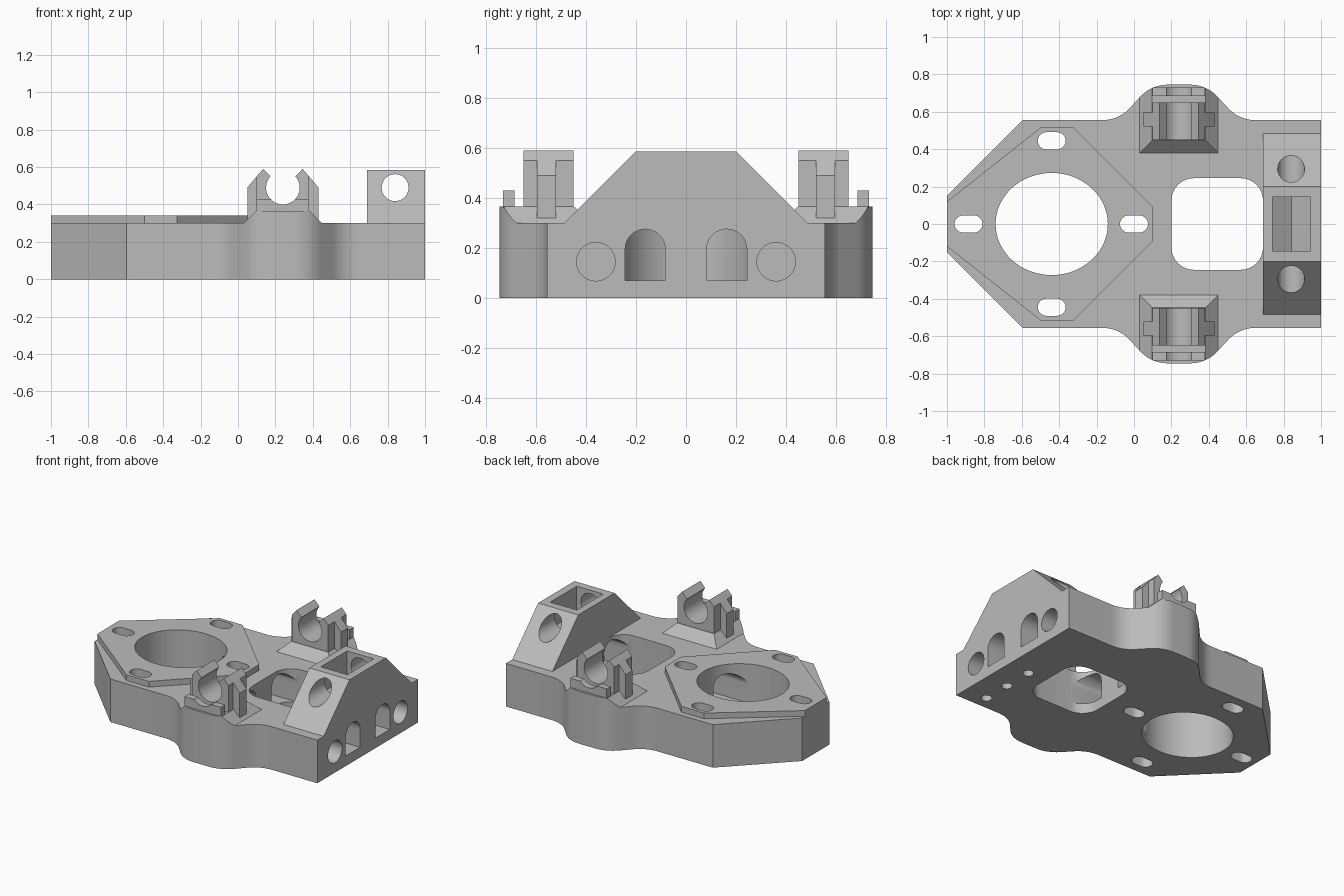
import bpy
import bmesh
from math import sin, cos, pi, radians
from mathutils import Vector

if "Cube" in bpy.data.objects:
    bpy.data.objects.remove(bpy.data.objects["Cube"], do_unlink=True)

grey = bpy.data.materials.new("plain grey")
grey.use_nodes = True
grey.diffuse_color = (0.5, 0.5, 0.5, 1)
grey.node_tree.nodes["Principled BSDF"].inputs["Base Color"].default_value = (0.5, 0.5, 0.5, 1)

PLACE = {"x": lambda u, v, w: (w, u, v),
         "y": lambda u, v, w: (u, w, v),
         "z": lambda u, v, w: (u, v, w)}


def finish(name, bm):
    bmesh.ops.recalc_face_normals(bm, faces=bm.faces)
    mesh = bpy.data.meshes.new(name)
    bm.to_mesh(mesh)
    bm.free()
    mesh.materials.append(grey)
    obj = bpy.data.objects.new(name, mesh)
    bpy.context.collection.objects.link(obj)
    return obj


def prism(name, pts, axis, lo, hi):
    """Extrude a closed 2D profile along an axis."""
    bm = bmesh.new()
    low = [bm.verts.new(PLACE[axis](u, v, lo)) for u, v in pts]
    top = [bm.verts.new(PLACE[axis](u, v, hi)) for u, v in pts]
    bm.faces.new(low)
    bm.faces.new(top)
    n = len(pts)
    for i in range(n):
        j = (i + 1) % n
        bm.faces.new((low[i], low[j], top[j], top[i]))
    return finish(name, bm)


def hull(name, pts):
    bm = bmesh.new()
    for p in pts:
        bm.verts.new(p)
    bmesh.ops.convex_hull(bm, input=bm.verts)
    return finish(name, bm)


def boolean(obj, tools, mode="DIFFERENCE"):
    """Apply booleans with each tool, then remove the tools."""
    for tool in tools:
        tool.hide_render = True
        mod = obj.modifiers.new("cut", "BOOLEAN")
        mod.operation, mod.solver, mod.object = mode, "EXACT", tool
    deps = bpy.context.evaluated_depsgraph_get()
    mesh = bpy.data.meshes.new_from_object(obj.evaluated_get(deps))
    obj.modifiers.clear()
    obj.data = mesh
    for tool in tools:
        bpy.data.objects.remove(tool, do_unlink=True)


def arc(cx, cy, rx, ry, a, b, n):
    return [(cx + rx * cos(radians(a + (b - a) * i / n)),
             cy + ry * sin(radians(a + (b - a) * i / n))) for i in range(n + 1)]


def ring(cx, cy, rx, ry, n=48):
    return arc(cx, cy, rx, ry, 0, 360, n)[:-1]


def box_pts(x0, x1, y0, y1):
    return [(x0, y0), (x1, y0), (x1, y1), (x0, y1)]


def slot_pts(cx, cy, half, r):
    return arc(cx - half, cy, r, r, 90, 270, 10) + arc(cx + half, cy, r, r, -90, 90, 10)


def arch_pts(cy):
    return [(cy - 0.08, 0.07), (cy + 0.08, 0.07)] + arc(cy, 0.195, 0.08, 0.08, 0, 180, 16)


# Body outline: pointed nose, straight tail, rounded side bosses
CX = 0.24
swell = arc(-0.17, 0.755, 0.2, 0.2, 270, 315, 8) + arc(0.18, 0.545, 0.2, 0.2, 135, 90, 8)
upper = [(-1, 0.15), (-0.595, 0.555)] + swell
upper += [(2 * CX - x, y) for x, y in reversed(swell)] + [(1, 0.555)]
outline = upper + [(x, -y) for x, y in reversed(upper)]
SLOTS = [(-0.885, 0), (0, 0), (-0.44, 0.445), (-0.44, -0.445)]


def nose_cutters():
    cuts = [prism("bore_cutter", ring(-0.44, 0, 0.3, 0.273, 64), "z", -0.1, 0.5)]
    for x, y in SLOTS:
        cuts.append(prism("slot_cutter", slot_pts(x, y, 0.029, 0.046), "z", -0.1, 0.5))
    return cuts


body = prism("body", outline, "z", 0, 0.3)

# Sloped tail block
block = prism("tail_block", [(-0.485, 0.2), (0.485, 0.2), (0.485, 0.3), (0.2, 0.585),
                             (-0.2, 0.585), (-0.485, 0.3)], "x", 0.69, 1)
boolean(body, [block], "UNION")

# Window with rounded corners
window = []
for x, y, a in ((0.57, 0.125, 0), (0.32, 0.125, 90), (0.32, -0.125, 180), (0.57, -0.125, 270)):
    window += arc(x, y, 0.12, 0.12, a, a + 90, 8)
cuts = nose_cutters() + [prism("window_cutter", window, "z", -0.1, 0.5)]

# Tail channels, cross bore and top pocket with a V floor
for s in (1, -1):
    cuts.append(prism("arch_cutter", arch_pts(0.163 * s), "x", -0.44, 1.1))
    cuts.append(prism("rod_cutter", ring(0.36 * s, 0.145, 0.077, 0.077, 32), "x", 0.5, 1.1))
cuts.append(prism("cross_cutter", ring(0.84, 0.49, 0.072, 0.072, 32), "y", -0.6, 0.6))
cuts.append(prism("pocket_cutter", [(0.74, 0.7), (0.74, 0.4), (0.843, 0.33), (0.945, 0.4),
                                    (0.945, 0.7)], "y", -0.145, 0.145))
# Small holes under the tail
for y in (-0.05, -0.26, -0.46):
    cuts.append(prism("pin_cutter", ring(0.83, y, 0.035, 0.035, 20), "z", -0.1, 0.1))
boolean(body, cuts)

# Raised mounting plate on the nose
half = [(-1, 0.12), (-0.5, 0.515), (-0.325, 0.515), (0.1, 0.09)]
plate = prism("mounting_plate", half + [(x, -y) for x, y in reversed(half)], "z", 0.3, 0.34)
boolean(plate, nose_cutters())

# Snap clip profile: open ring with flared jaws
jaw = [(CX - 0.14, 0.36), (CX - 0.14, 0.55), (CX - 0.105, 0.59)]
clip_pts = jaw + arc(CX, 0.49, 0.09, 0.09, 138, 402, 36)
clip_pts += [(2 * CX - x, z) for x, z in reversed(jaw)]
stop_pts = [(CX - 0.14, 0.36), (CX - 0.14, 0.43)] + arc(CX, 0.49, 0.09, 0.09, 222, 318, 14)
stop_pts += [(CX + 0.14, 0.43), (CX + 0.14, 0.36)]

parts = [body, plate]
for s, side in ((1, "back"), (-1, "front")):
    # Bevelled pedestal trimmed to the boss outline
    foot = []
    for z, w, y in ((0.28, 0.23, 0.36), (0.365, 0.143, 0.447)):
        foot += [(CX + k * w, s * v, z) for k in (1, -1) for v in (y, 0.9)]
    pedestal = hull(side + "_clip_pedestal", foot)
    boolean(pedestal, [prism("trim", outline, "z", 0.1, 0.5)], "INTERSECT")
    parts.append(pedestal)
    parts.append(prism(side + "_clip", clip_pts, "y", s * 0.45, s * 0.65))
    parts.append(prism(side + "_clip_stop", stop_pts, "y", s * 0.685, s * 0.73))
    # Side ribs that brace the clip
    for k, hand in ((1, "left"), (-1, "right")):
        rib = [(CX + k * x, z) for x, z in ((0.13, 0.31), (0.19, 0.31), (0.19, 0.49),
                                            (0.14, 0.55), (0.13, 0.55))]
        parts.append(prism(side + "_" + hand + "_rib", rib, "y", s * 0.52, s * 0.595))

# Smooth curved walls, keep sharp edges
bpy.ops.object.select_all(action="DESELECT")
for p in parts:
    p.select_set(True)
bpy.context.view_layer.objects.active = body
bpy.ops.object.shade_smooth_by_angle(angle=radians(25))
